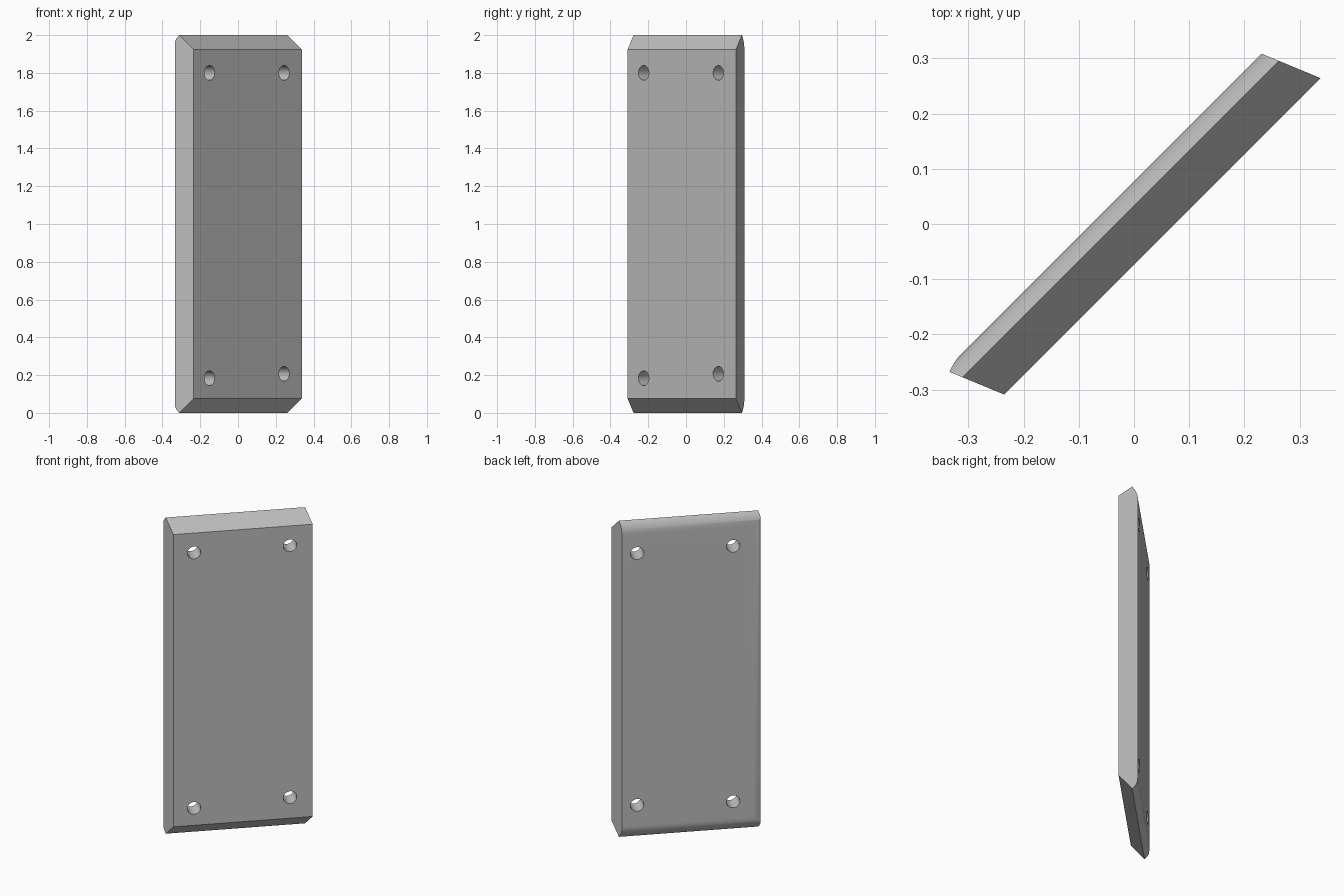
import bpy, bmesh, math
from mathutils import Vector

cube = bpy.data.objects.get("Cube")
if cube:
    bpy.data.objects.remove(cube, do_unlink=True)

FRONT = -0.052            # front face, before the plate is turned
T = 0.107                 # thickness, also the radius of the rounded back edges
LEFT, RIGHT = -0.385, 0.426
LOW, HIGH = T * math.sin(math.pi / 4), 2 - T * math.sin(math.pi / 4)

# Single colour
grey = bpy.data.materials.new("plain_grey")
grey.use_nodes = True
grey.diffuse_color = (0.52, 0.52, 0.52, 1)
grey.node_tree.nodes["Principled BSDF"].inputs["Base Color"].default_value = grey.diffuse_color


def prism(name, points, direction):
    """Closed solid made by sweeping a flat outline along a direction."""
    bm = bmesh.new()
    face = bm.faces.new([bm.verts.new(p) for p in points])
    swept = bmesh.ops.extrude_face_region(bm, geom=[face], use_keep_orig=True)
    verts = [g for g in swept["geom"] if isinstance(g, bmesh.types.BMVert)]
    bmesh.ops.translate(bm, vec=Vector(direction), verts=verts)
    bmesh.ops.recalc_face_normals(bm, faces=bm.faces)
    mesh = bpy.data.meshes.new(name)
    bm.to_mesh(mesh)
    bm.free()
    mesh.materials.append(grey)
    obj = bpy.data.objects.new(name, mesh)
    bpy.context.collection.objects.link(obj)
    return obj


def arc(centre, start, end, steps=12):
    """Points around a front edge, angle measured from straight back."""
    angles = [math.radians(start + (end - start) * i / steps) for i in range(steps + 1)]
    return [(centre + T * math.sin(a), FRONT + T * math.cos(a)) for a in angles]


def cut(target, tool, operation):
    mod = target.modifiers.new(operation.lower(), "BOOLEAN")
    mod.operation, mod.object, mod.solver = operation, tool, "EXACT"
    bpy.context.view_layer.objects.active = target
    bpy.ops.object.modifier_apply(modifier=mod.name)
    bpy.data.objects.remove(tool, do_unlink=True)


# Side profile: bevelled top and bottom, rounded into the back
side = [(LOW, FRONT)] + arc(LOW, -45, 0) + arc(HIGH, 0, 45) + [(HIGH, FRONT)]
plate = prism("mounting_plate", [(-0.6, y, z) for z, y in side], (1.2, 0, 0))

# Plan outline: slanted parallel ends, one rounded into the back
back_right = RIGHT - T * math.tan(math.radians(22.5))
plan = [(LEFT, FRONT)] + arc(LEFT, -22.5, 0) + [(back_right, FRONT + T), (RIGHT, FRONT)]
cut(plate, prism("plan_cutter", [(x, y, -0.1) for x, y in plan], (0, 0, 2.2)), "INTERSECT")

# Four through holes
for x, z in ((-0.265, 1.80), (0.294, 1.80), (-0.265, 0.184), (0.294, 0.207)):
    ring = [math.tau * i / 32 for i in range(32)]
    outline = [(x + 0.039 * math.cos(a), -0.2, z + 0.039 * math.sin(a)) for a in ring]
    cut(plate, prism("hole_cutter", outline, (0, 0.4, 0)), "DIFFERENCE")

# Turn the plate and shade the curves smoothly
plate.rotation_euler.z = math.radians(45)
bpy.ops.object.select_all(action="DESELECT")
plate.select_set(True)
bpy.context.view_layer.objects.active = plate
bpy.ops.object.shade_smooth_by_angle(angle=math.radians(20))
